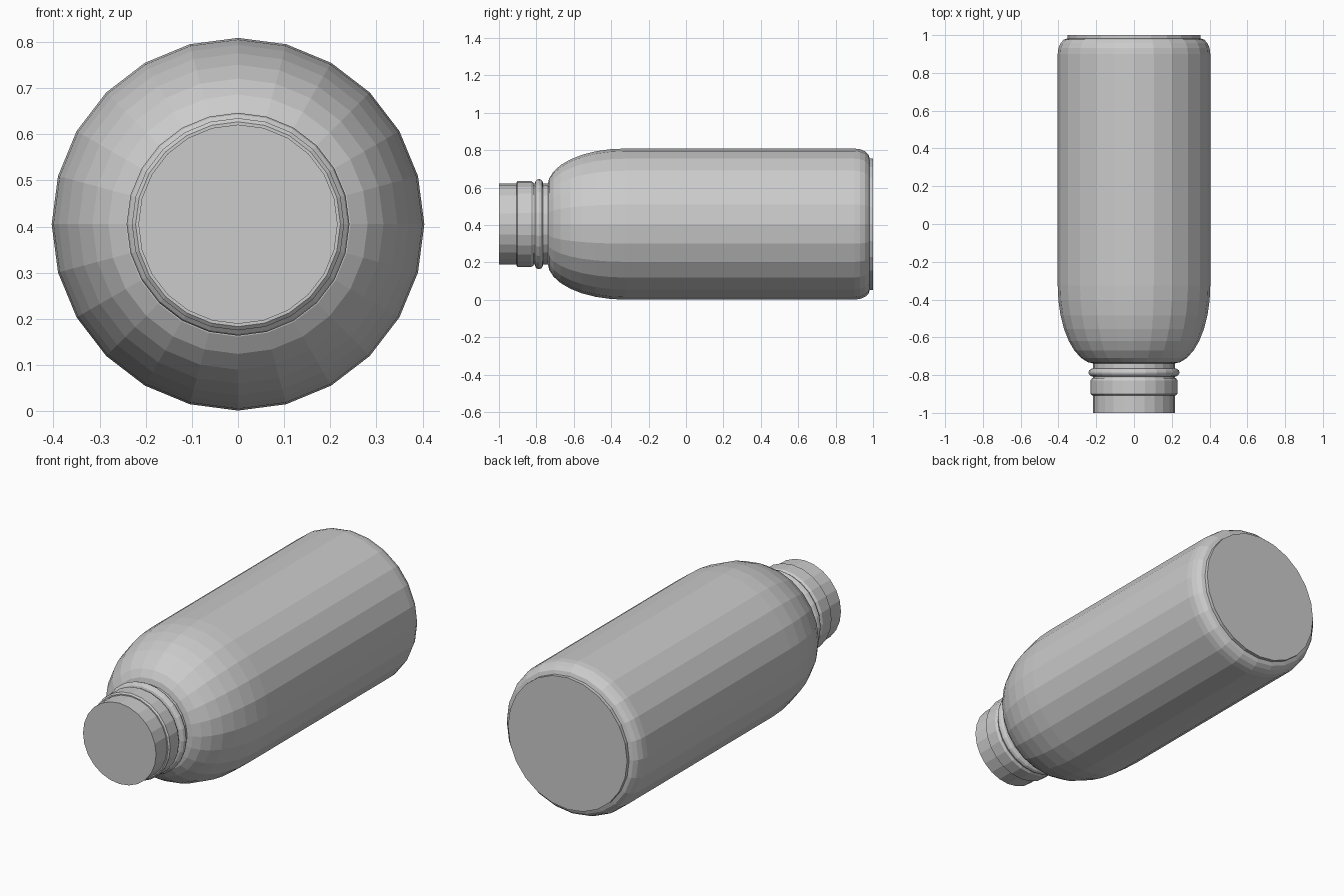
import bpy
import bmesh
from math import cos, sin, pi

SIDES = 24
AXIS_Z = 0.405      # height of the bottle's long axis
BODY_R = 0.404

cube = bpy.data.objects.get("Cube")
if cube:
    bpy.data.objects.remove(cube, do_unlink=True)


def lathe(name, profile):
    """Turn (y, radius) points around the long axis and close both ends."""
    bm = bmesh.new()
    rings = []
    for y, r in profile:
        rings.append([bm.verts.new((r * cos(2 * pi * i / SIDES), y,
                                    r * sin(2 * pi * i / SIDES)))
                      for i in range(SIDES)])
    for a, b in zip(rings, rings[1:]):
        for i in range(SIDES):
            j = (i + 1) % SIDES
            bm.faces.new((a[i], a[j], b[j], b[i]))
    bm.faces.new(rings[0])
    bm.faces.new(rings[-1])
    bmesh.ops.recalc_face_normals(bm, faces=bm.faces)
    mesh = bpy.data.meshes.new(name)
    bm.to_mesh(mesh)
    bm.free()
    obj = bpy.data.objects.new(name, mesh)
    obj.location.z = AXIS_Z
    bpy.context.collection.objects.link(obj)
    return obj


def arc(y0, r0, dy, dr, steps):
    """Quarter ellipse from (y0, r0 + dr) to (y0 + dy, r0)."""
    return [(y0 + dy * sin(pi / 2 * k / steps), r0 + dr * cos(pi / 2 * k / steps))
            for k in range(steps + 1)]


# Body: rounded shoulder, straight wall, rounded heel
shoulder = arc(-0.325, 0.205, -0.415, BODY_R - 0.205, 8)
heel = arc(0.9, 0.352, 0.082, BODY_R - 0.352, 4)
lathe("bottle_body", shoulder[::-1] + heel)

# Flat foot under the heel
lathe("bottle_base", [(0.975, 0.352), (1.0, 0.352)])

# Neck between shoulder and collar
lathe("bottle_neck", [(-0.72, 0.216), (-0.85, 0.216)])

# Rounded bead around the neck
front_half = arc(-0.786, 0.216, -0.022, 0.0255, 3)
back_half = arc(-0.786, 0.216, 0.022, 0.0255, 3)
lathe("neck_bead", front_half[::-1] + back_half[1:])

# Collar with softened edges
lathe("cap_collar", [(-0.907, 0.222), (-0.9, 0.23), (-0.828, 0.23), (-0.815, 0.222)])

# Closed cap end
lathe("cap_end", [(-1.0, 0.216), (-0.84, 0.216)])
